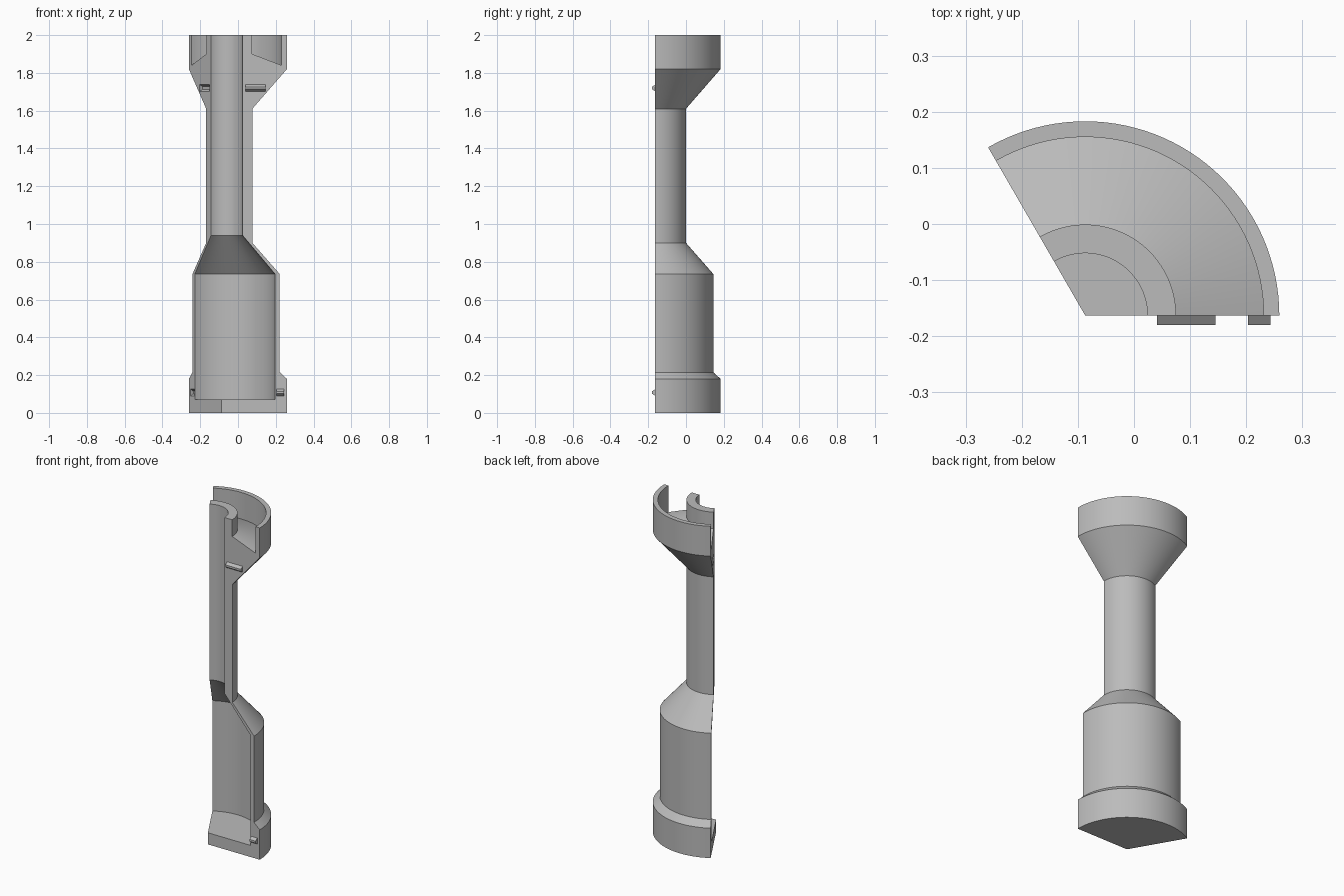
import bpy, bmesh
from math import radians, cos, sin
from mathutils import Matrix, Vector

if "Cube" in bpy.data.objects:
    bpy.data.objects.remove(bpy.data.objects["Cube"])

AXIS = Vector((-0.087, -0.163, 0))   # centre line of the revolved third
SWEEP = radians(120)
STEPS = 40

grey = bpy.data.materials.new("light grey")
grey.use_nodes = True
grey.diffuse_color = (0.5, 0.5, 0.5, 1)
grey.node_tree.nodes["Principled BSDF"].inputs["Base Color"].default_value = (0.5, 0.5, 0.5, 1)


def make_object(name, bm):
    bmesh.ops.remove_doubles(bm, verts=bm.verts, dist=1e-5)
    bmesh.ops.recalc_face_normals(bm, faces=bm.faces)
    mesh = bpy.data.meshes.new(name)
    bm.to_mesh(mesh)
    bm.free()
    mesh.materials.append(grey)
    obj = bpy.data.objects.new(name, mesh)
    bpy.context.collection.objects.link(obj)
    return obj


def loft(name, rings):
    """Join equal rings of points side by side and cap both ends."""
    bm = bmesh.new()
    rows = [[bm.verts.new(p) for p in ring] for ring in rings]
    for a, b in zip(rows, rows[1:]):
        for i in range(len(a)):
            j = (i + 1) % len(a)
            # skip the edge lying on the centre line
            if (a[i].co - b[i].co).length < 1e-6 and (a[j].co - b[j].co).length < 1e-6:
                continue
            bm.faces.new((a[i], a[j], b[j], b[i]))
    bm.faces.new(rows[0])
    bm.faces.new(rows[-1])
    return make_object(name, bm)


def ridge(name, r0, r1, z, angle, grow=0.0):
    """Tapered bar on the cut face at the given angle, pointing clockwise."""
    h, t, d = 0.018 + grow, 0.006 + grow, 0.017 + grow
    section = [(0.006, -h), (0.006, h), (0, h), (-d, t), (-d, -t), (0, -h)]
    place = Matrix.Translation(AXIS) @ Matrix.Rotation(angle, 4, "Z")
    return loft(name, [[place @ Vector((r, y, z + dz)) for y, dz in section]
                       for r in (r0 - grow, r1 + grow)])


# Shell: base, body, shoulder, neck, flare and cup in one section
profile = [
    (0, 0), (0.346, 0), (0.346, 0.18), (0.308, 0.215), (0.308, 0.735),
    (0.163, 0.90), (0.163, 1.61), (0.346, 1.82), (0.346, 2), (0.318, 2),
    (0.318, 1.84), (0.162, 1.90), (0.162, 2), (0.111, 2), (0.111, 0.94),
    (0.283, 0.735), (0.283, 0.07), (0, 0.07),
]
angles = [SWEEP * i / STEPS for i in range(STEPS + 1)]
shell = loft("shell_third", [[AXIS + Vector((r * cos(a), r * sin(a), z)) for r, z in profile]
                             for a in angles])

# Locating ridges on one cut face, matching grooves in the other
for label, r0, r1, z in (("upper", 0.128, 0.232, 1.72), ("lower", 0.290, 0.330, 0.108)):
    ridge(label + "_locating_ridge", r0, r1, z, 0)
    cutter = ridge(label + "_groove_cutter", r0, r1, z, SWEEP, 0.001)
    cutter.hide_render = True
    mod = shell.modifiers.new(label + "_groove", "BOOLEAN")
    mod.operation = "DIFFERENCE"
    mod.solver = "EXACT"
    mod.object = cutter
    bpy.context.view_layer.objects.active = shell
    bpy.ops.object.modifier_apply(modifier=mod.name)
    bpy.data.objects.remove(cutter)

# Smooth curved walls, crisp corners
bpy.ops.object.select_all(action="DESELECT")
shell.select_set(True)
bpy.context.view_layer.objects.active = shell
bpy.ops.object.shade_smooth_by_angle(angle=radians(25))
